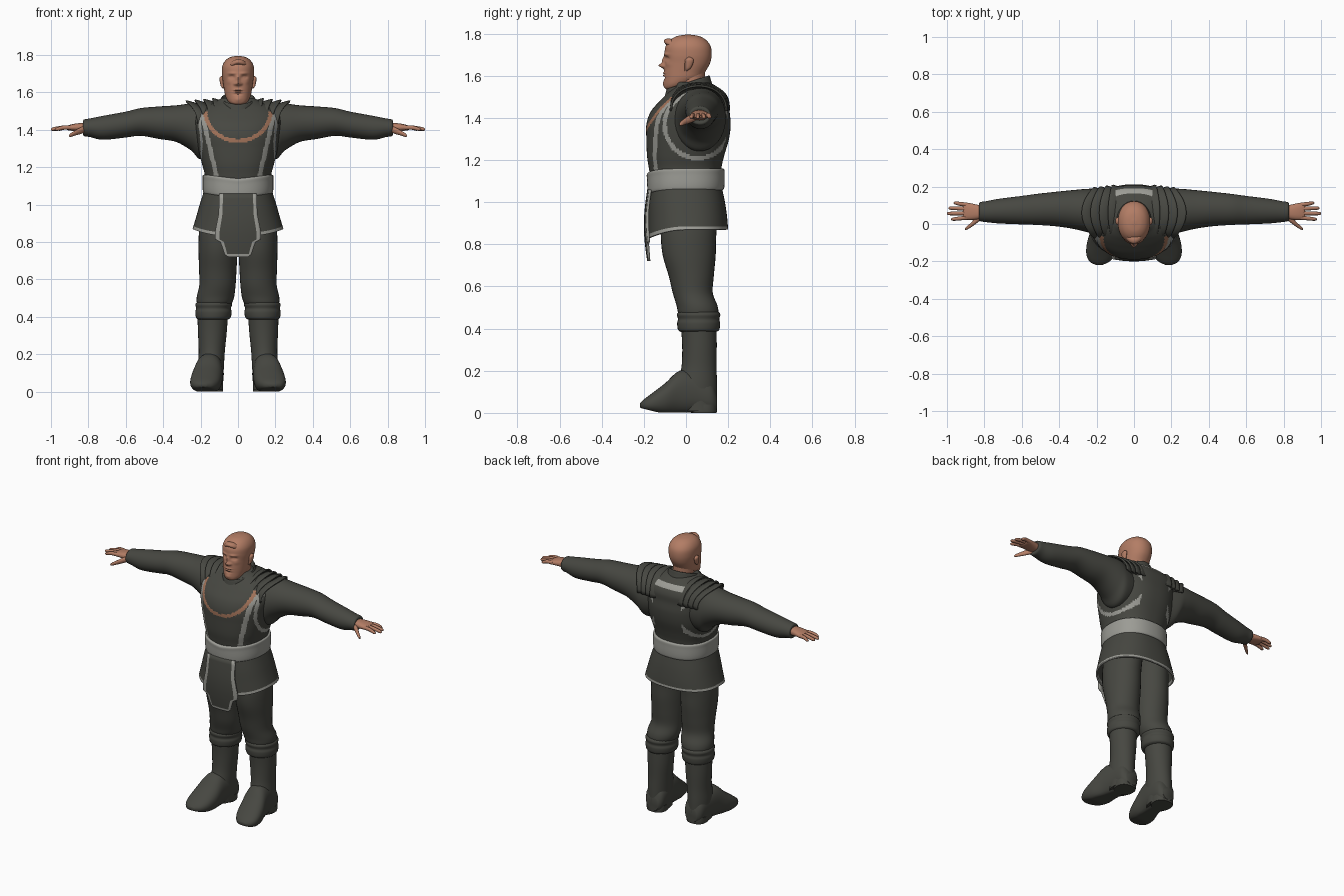
import bpy, bmesh, math
from mathutils import Vector
from math import sin, cos, pi, exp, hypot


def material(name, rgb):
    m = bpy.data.materials.new(name)
    m.diffuse_color = (*rgb, 1)
    return m


CLOTH = material("dark cloth", (0.062, 0.063, 0.053))
TRIM = material("grey trim", (0.33, 0.33, 0.30))
SKIN = material("skin", (0.45, 0.205, 0.13))
TAN = material("tan piping", (0.36, 0.17, 0.10))


def finish(name, bm, mats, paint=None, mirror=False, thick=0, angle=50):
    bmesh.ops.recalc_face_normals(bm, faces=bm.faces[:])
    for f in bm.faces:
        f.smooth = True
        if paint:
            f.material_index = paint(f.calc_center_median())
    me = bpy.data.meshes.new(name)
    bm.to_mesh(me)
    bm.free()
    me.set_sharp_from_angle(angle=math.radians(angle))
    for m in mats:
        me.materials.append(m)
    ob = bpy.data.objects.new(name, me)
    bpy.context.scene.collection.objects.link(ob)
    if thick:
        s = ob.modifiers.new("thickness", 'SOLIDIFY')
        s.thickness = thick
    if mirror:
        ob.modifiers.new("mirror", 'MIRROR').use_mirror_merge = False
    return ob


def spline(rows, sub):
    """Smooth curve through rows of numbers."""
    out = []
    for i in range(len(rows) - 1):
        p0, p1 = rows[max(i - 1, 0)], rows[i]
        p2, p3 = rows[i + 1], rows[min(i + 2, len(rows) - 1)]
        for k in range(sub):
            t = k / sub
            out.append([b + 0.5 * t * (c - a + t * (2*a - 5*b + 4*c - d + t * (3*(b - c) + d - a)))
                        for a, b, c, d in zip(p0, p1, p2, p3)])
    return out + [list(rows[-1])]


def skin_grid(bm, rings, closed=True, cap=True):
    vs = [[bm.verts.new(p) for p in r] for r in rings]
    n = len(vs[0])
    for a, b in zip(vs, vs[1:]):
        for i in range(n if closed else n - 1):
            j = (i + 1) % n
            bm.faces.new((a[i], a[j], b[j], b[i]))
    if cap and closed:
        bm.faces.new(vs[0])
        bm.faces.new(vs[-1])


def loft(name, rows, mats, axis='z', n=32, sub=5, p=2.0, warp=None, cap=True, **kw):
    """Rows are (position on axis, centre a, centre b, radius a, radius b)."""
    rings = []
    for t, a, b, ra, rb in spline(rows, sub):
        ring = []
        for i in range(n):
            w = 2 * pi * i / n
            c, s = cos(w), sin(w)
            u = a + max(ra, .001) * math.copysign(abs(c) ** (2 / p), c)
            v = b + max(rb, .001) * math.copysign(abs(s) ** (2 / p), s)
            q = Vector({'z': (u, v, t), 'x': (t, u, v), 'y': (u, t, v)}[axis])
            ring.append(warp(q) if warp else q)
        rings.append(ring)
    bm = bmesh.new()
    skin_grid(bm, rings, cap=cap)
    return finish(name, bm, mats, **kw)


# Tunic body, with its piping painted by face position
def tunic_paint(c):
    x, y, z = abs(c.x), c.y, c.z
    if y < 0 and z < 1.5 and .93 < hypot(x / .175, (z - 1.5) / .16) < 1.06:
        return 2
    if x > .1 and .93 < hypot((y - .055) / .157, (z - 1.365) / .157) < 1.06:
        return 1
    if y < -.05 and z < 1.5 and abs(x - (.115 + .23 * (z - 1.15))) < .012:
        return 1
    if y > .1 and x < .12 and abs(z - 1.525) < .013:
        return 1
    return 0


loft("tunic", [(1.04, 0, 0, .185, .17), (1.10, 0, 0, .178, .168), (1.16, 0, -.004, .178, .172),
               (1.22, 0, -.002, .193, .183), (1.30, 0, .008, .213, .196), (1.37, 0, .012, .226, .2),
               (1.43, 0, .02, .236, .187), (1.48, 0, .04, .235, .165), (1.52, 0, .05, .2, .135),
               (1.55, 0, .045, .13, .1), (1.57, 0, .03, .085, .08)],
     [CLOTH, TRIM, TAN], n=180, sub=9, p=2.35, paint=tunic_paint)


# Belt sags at the front
def belt_warp(q):
    q.z -= .022 * max(0, -q.y / .18) ** 2 * (1 - abs(q.x) / .25)
    return q


loft("belt", [(1.058, 0, 0, .17, .16), (1.06, 0, 0, .184, .178), (1.085, 0, 0, .189, .183),
              (1.13, 0, -.001, .189, .184), (1.157, 0, -.002, .188, .183), (1.16, 0, 0, .172, .164)],
     [TRIM], n=64, p=2.3, warp=belt_warp)


# Skirt with a hem band, dipping towards the front
def skirt_warp(q):
    k = (1.07 - q.z) / .2
    q.z -= .045 * k * max(0, -q.y / .19) ** 2
    return q


def skirt_paint(c):
    return int(c.z < .885 - .042 * max(0, -c.y / .19) ** 2)


loft("skirt", [(1.07, 0, 0, .183, .17), (1.0, 0, .004, .205, .181), (.93, 0, .008, .225, .187),
               (.87, 0, .01, .243, .19)], [CLOTH, TRIM], n=72, sub=9, p=2.35, cap=False,
     warp=skirt_warp, paint=skirt_paint, thick=.01)

# Front tabard with a stepped lower edge and trimmed border
outline = [(1.06, .1), (.95, .104), (.86, .122), (.815, .124), (.80, .095), (.765, .082), (.735, .072), (.72, .055)]
rings, widths = [], []
for (z0, w0), (z1, w1) in zip(outline, outline[1:]):
    for k in range(4):
        t = k / 4
        widths.append((z0 + (z1 - z0) * t, w0 + (w1 - w0) * t))
widths.append(outline[-1])
for z, w in widths:
    bulge = -.184 - .016 * sin(pi * min(1, (1.06 - z) / .34))
    rings.append([(w * u, bulge + .9 * (w * u) ** 2, z)
                  for u in [-1, -.9, -.8, -.5, -.2, 0, .2, .5, .8, .9, 1]])


def tabard_paint(c):
    w = min(widths, key=lambda r: abs(r[0] - c.z))[1]
    return int(abs(c.x) > w * .8 or c.z < .737 or (.8 < c.z < .82 and abs(c.x) > .085))


bm = bmesh.new()
skin_grid(bm, rings, closed=False)
finish("tabard", bm, [CLOTH, TRIM], paint=tabard_paint, thick=.012)

# Sleeves
loft("sleeve", [(.12, .06, 1.385, .11, .12), (.2, .065, 1.39, .122, .148), (.25, .072, 1.415, .116, .126),
                (.33, .078, 1.433, .103, .098), (.42, .08, 1.438, .092, .087), (.52, .078, 1.442, .083, .074),
                (.6, .074, 1.428, .076, .069), (.72, .069, 1.411, .066, .064), (.79, .066, 1.411, .056, .05),
                (.825, .066, 1.411, .05, .043), (.826, .066, 1.411, .034, .024)],
     [CLOTH], axis='x', mirror=True)

# Layered shoulder plates, each wrapping from front to back
for k in range(4):
    x0 = .075 + .047 * k
    rings = []
    for dx, lift in ((0, -.008), (.03, 0), (.056, .008), (.064, .006)):
        ring = []
        for i in range(25):
            a = math.radians(-88 + 176 * i / 24)
            ring.append((x0 + dx - (.02 + .014 * k) * sin(a) ** 2,
                         .06 + (.142 - .004 * k + lift) * sin(a),
                         1.425 + (.137 - .004 * k + lift) * cos(a) ** .8 if cos(a) > 0 else 1.425))
        rings.append(ring)
    bm = bmesh.new()
    skin_grid(bm, rings, closed=False)
    finish("shoulder_plate", bm, [CLOTH], mirror=True, thick=.01)


# Standing collar, higher at the back
def collar_warp(q):
    q.z += .32 * (q.y - .02)
    return q


loft("collar", [(1.50, 0, .01, .115, .12), (1.525, 0, .01, .108, .115), (1.55, 0, .01, .098, .108),
                (1.568, 0, .01, .092, .103), (1.572, 0, .01, .086, .097), (1.55, 0, .01, .078, .088)],
     [CLOTH], n=48, warp=collar_warp, cap=False)

# Hands: palm, four fingers and a thumb
loft("palm", [(.79, .066, 1.412, .033, .025), (.83, .064, 1.413, .038, .024), (.87, .066, 1.413, .044, .02),
              (.905, .07, 1.411, .045, .014), (.915, .07, 1.41, .036, .008)],
     [SKIN], axis='x', n=24, p=2.4, mirror=True)
for y0, y1, x1 in ((.034, .026, .978), (.058, .056, 1.0), (.081, .085, .992), (.103, .112, .965)):
    loft("finger", [(.89, y0, 1.412, .0115, .012), (.93, (y0 + y1) / 2, 1.412, .0105, .0115),
                    (x1 - .012, y1, 1.404, .009, .0095), (x1, y1, 1.401, .003, .003)],
         [SKIN], axis='x', n=12, sub=4, mirror=True)
loft("thumb", [(.815, .042, 1.405, .018, .018), (.845, .018, 1.394, .017, .018), (.875, -.008, 1.381, .012, .013),
               (.895, -.022, 1.372, .009, .01), (.904, -.028, 1.368, .003, .003)],
     [SKIN], axis='x', n=14, sub=4, mirror=True)

# Neck
loft("neck", [(1.48, 0, .03, .068, .07), (1.56, 0, .02, .064, .07), (1.63, 0, .02, .064, .07)], [SKIN])

# Head, features pushed in and out of the face: (x, z, width, height, amount)
FEATURES = [(0, 1.648, .012, .011, .026), (0, 1.672, .009, .018, .012), (.016, 1.645, .007, .007, .009),
            (.034, 1.682, .015, .009, -.014), (.034, 1.681, .008, .005, .007), (.032, 1.702, .02, .006, .007),
            (0, 1.613, .02, .004, .007), (0, 1.602, .016, .004, .006), (0, 1.607, .024, .002, -.004),
            (0, 1.59, .02, .005, -.005), (0, 1.562, .018, .014, .006), (.048, 1.655, .014, .012, .003)]


def face_warp(q):
    if q.y < -.02:
        for fx, fz, sx, sz, d in FEATURES:
            g = exp(-((abs(q.x) - fx) / sx) ** 2 - ((q.z - fz) / sz) ** 2)
            q.y -= d * g * min(1, (-.02 - q.y) / .04)
    return q


loft("head", [(1.533, 0, -.06, .022, .028), (1.542, 0, -.055, .042, .046), (1.56, 0, -.04, .058, .064),
              (1.59, 0, -.016, .07, .088), (1.62, 0, -.006, .075, .098), (1.66, 0, .006, .081, .108),
              (1.70, 0, .01, .086, .112), (1.74, 0, .01, .084, .107), (1.77, 0, .01, .068, .085),
              (1.788, 0, .01, .042, .053), (1.795, 0, .01, .01, .012)],
     [SKIN], n=96, sub=10, p=2.15, warp=face_warp)

# Swept fringe above the forehead
loft("fringe", [(-.055, -.005, 1.742, .004, .004), (-.04, -.066, 1.748, .016, .014), (-.005, -.083, 1.763, .022, .014),
                (.03, -.074, 1.757, .02, .014), (.055, -.055, 1.742, .004, .004)], [SKIN], axis='x', n=16)

# Ears
loft("ear", [(1.622, .079, -.002, .003, .005), (1.635, .083, .008, .009, .014), (1.66, .087, .014, .011, .02),
             (1.678, .088, .016, .011, .019), (1.688, .086, .016, .003, .006)], [SKIN], n=16, mirror=True)

# Trouser legs
loft("trouser_leg", [(.98, .095, .02, .1, .14), (.85, .105, .012, .104, .132), (.75, .107, .015, .104, .126),
                     (.65, .108, .025, .1, .107), (.57, .11, .032, .097, .095), (.51, .12, .052, .1, .097),
                     (.475, .126, .058, .094, .095), (.45, .13, .06, .08, .08)], [CLOTH], mirror=True)

# Boot cuffs, shafts and feet
loft("boot_cuff", [(.385, .133, .06, .078, .085), (.395, .132, .06, .092, .098), (.425, .131, .06, .097, .102),
                   (.445, .131, .06, .093, .098), (.465, .13, .06, .098, .103), (.478, .13, .06, .09, .096),
                   (.48, .13, .06, .075, .08)], [CLOTH], mirror=True)
loft("boot_shaft", [(.42, .135, .06, .082, .085), (.32, .137, .064, .077, .082), (.22, .14, .062, .07, .083),
                    (.14, .144, .055, .069, .092), (.06, .145, .055, .066, .092), (.01, .145, .06, .066, .086)],
     [CLOTH], mirror=True)


def sole_warp(q):
    floor = .002 + .25 * max(0, -.13 - q.y)
    q.z = max(q.z, floor)
    return q


loft("boot_foot", [(.147, .14, .05, .04, .04), (.12, .142, .075, .062, .08), (.05, .146, .095, .07, .1),
                   (-.03, .156, .095, .075, .105), (-.1, .168, .064, .083, .076), (-.16, .178, .046, .077, .048),
                   (-.2, .184, .038, .054, .026), (-.218, .186, .036, .02, .01)],
     [CLOTH], axis='y', p=2.3, warp=sole_warp, mirror=True)

# Heel blocks
loft("boot_heel", [(0, .144, .085, .062, .06), (.012, .144, .085, .064, .062), (.04, .144, .085, .064, .062)],
     [CLOTH], sub=2, p=2.4, mirror=True)
